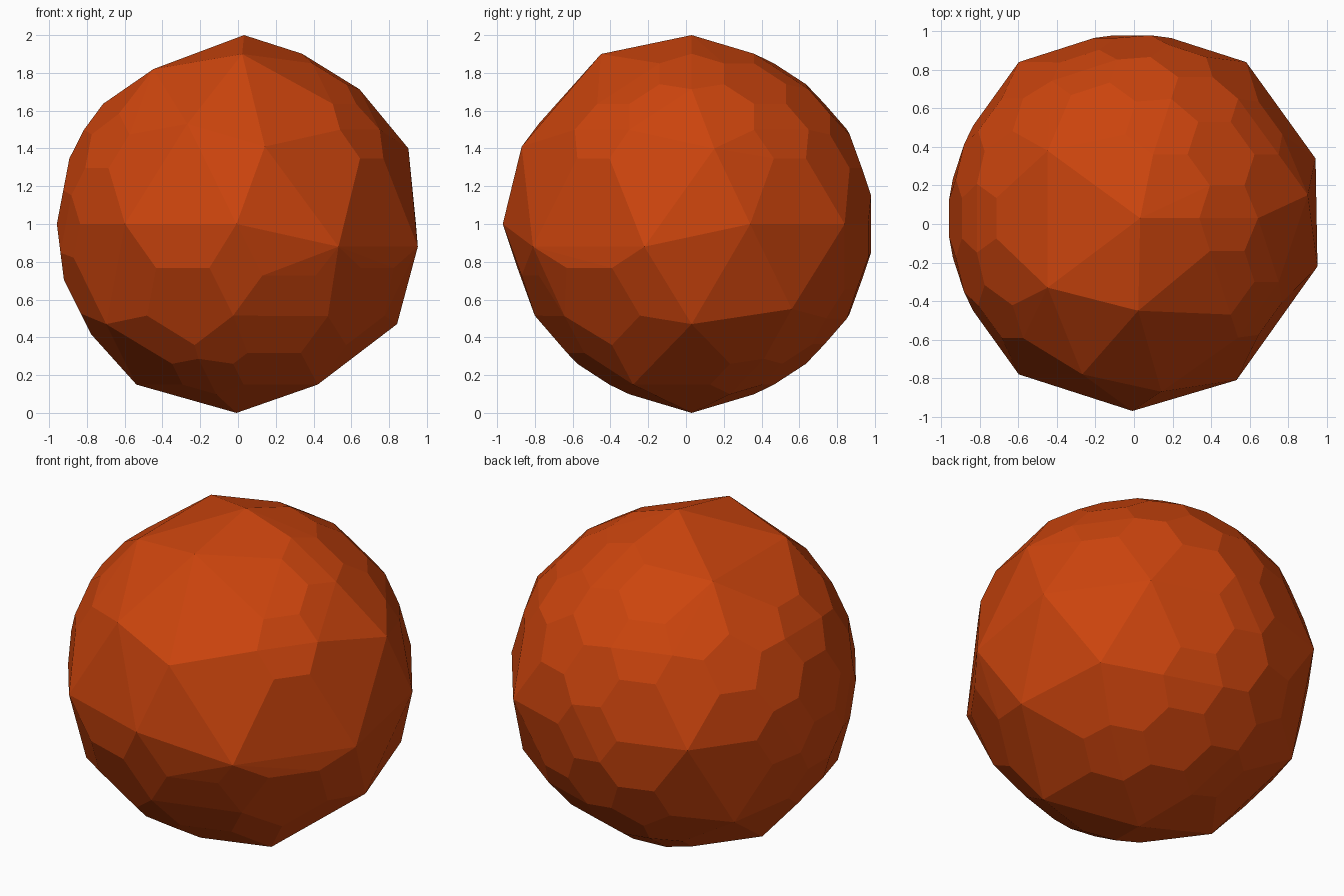
import bpy
import bmesh
import math
from mathutils import Vector

cube = bpy.data.objects.get("Cube")
if cube:
    bpy.data.objects.remove(cube, do_unlink=True)

CENTRE = Vector((-0.008, 0.03, 1.0))
REACH = 0.25          # how far a listed corner may lie from its ball vertex
SHALLOW_CUT = 0.34    # share of each edge removed by an ordinary cut
DEEP_CUT = 0.48       # share removed by the deeper cuts low on the front

# Corners left sharp on the ball, some of them slightly shifted
sharp_corners = [
    # poles
    (0.04, 0, 1), (0, 0, -1),
    # around the middle
    (0, -1, 0), (0.54, -0.84, -0.12), (0.96, -0.25, -0.12), (0.95, 0.31, 0),
    (0.59, 0.81, 0), (-0.59, 0.81, 0), (-0.59, -0.81, 0),
    # upper half
    (-0.26, -0.81, 0.53), (0.15, -0.9, 0.41), (0.91, 0.12, 0.4),
    (0.03, -0.48, 0.9), (-0.44, -0.36, 0.82), (-0.44, 0.35, 0.82),
    # lower half
    (0.72, 0.53, -0.45), (0.85, 0, -0.53), (-0.69, 0.5, -0.53),
    (-0.69, -0.5, -0.53), (-0.53, 0, -0.85), (0.43, -0.31, -0.85),
]

# Corners that are cut off more deeply
deep_corners = [(0.72, -0.53, -0.45), (-0.28, -0.85, -0.45), (0.26, -0.81, -0.53)]


def match(point, corners):
    """Return the listed corner that belongs to a ball vertex, if any."""
    for corner in map(Vector, corners):
        if (corner - point).length < REACH:
            return corner
    return None


def make_material(name, colour):
    mat = bpy.data.materials.new(name)
    mat.use_nodes = True
    mat.diffuse_color = colour
    for node in mat.node_tree.nodes:
        if node.type == 'BSDF_PRINCIPLED':
            node.inputs["Base Color"].default_value = colour
    return mat


# Coarse ball: keep the sharp corners, cut every other corner off across its edges
coarse = bmesh.new()
bmesh.ops.create_icosphere(coarse, subdivisions=2, radius=1.0)
points = []
for vert in coarse.verts:
    sharp = match(vert.co, sharp_corners)
    if sharp:
        points.append(sharp)
        continue
    cut = DEEP_CUT if match(vert.co, deep_corners) else SHALLOW_CUT
    for edge in vert.link_edges:
        points.append(vert.co.lerp(edge.other_vert(vert).co, cut))
coarse.free()

# Faceted ball: flat skin over the corners, with level faces joined
bm = bmesh.new()
for point in points:
    bm.verts.new(point + CENTRE)
bmesh.ops.remove_doubles(bm, verts=bm.verts[:], dist=0.05)
hull = bmesh.ops.convex_hull(bm, input=bm.verts[:])
inside = [g for g in hull["geom_interior"] if isinstance(g, bmesh.types.BMVert)]
bmesh.ops.delete(bm, geom=inside, context='VERTS')
bmesh.ops.dissolve_limit(bm, angle_limit=math.radians(2), verts=bm.verts[:], edges=bm.edges[:])
bmesh.ops.recalc_face_normals(bm, faces=bm.faces[:])
for face in bm.faces:
    face.smooth = False

mesh = bpy.data.meshes.new("faceted_ball")
bm.to_mesh(mesh)
bm.free()
mesh.materials.append(make_material("rust_orange", (0.60, 0.058, 0.004, 1.0)))
ball = bpy.data.objects.new("faceted_ball", mesh)
bpy.context.collection.objects.link(ball)
